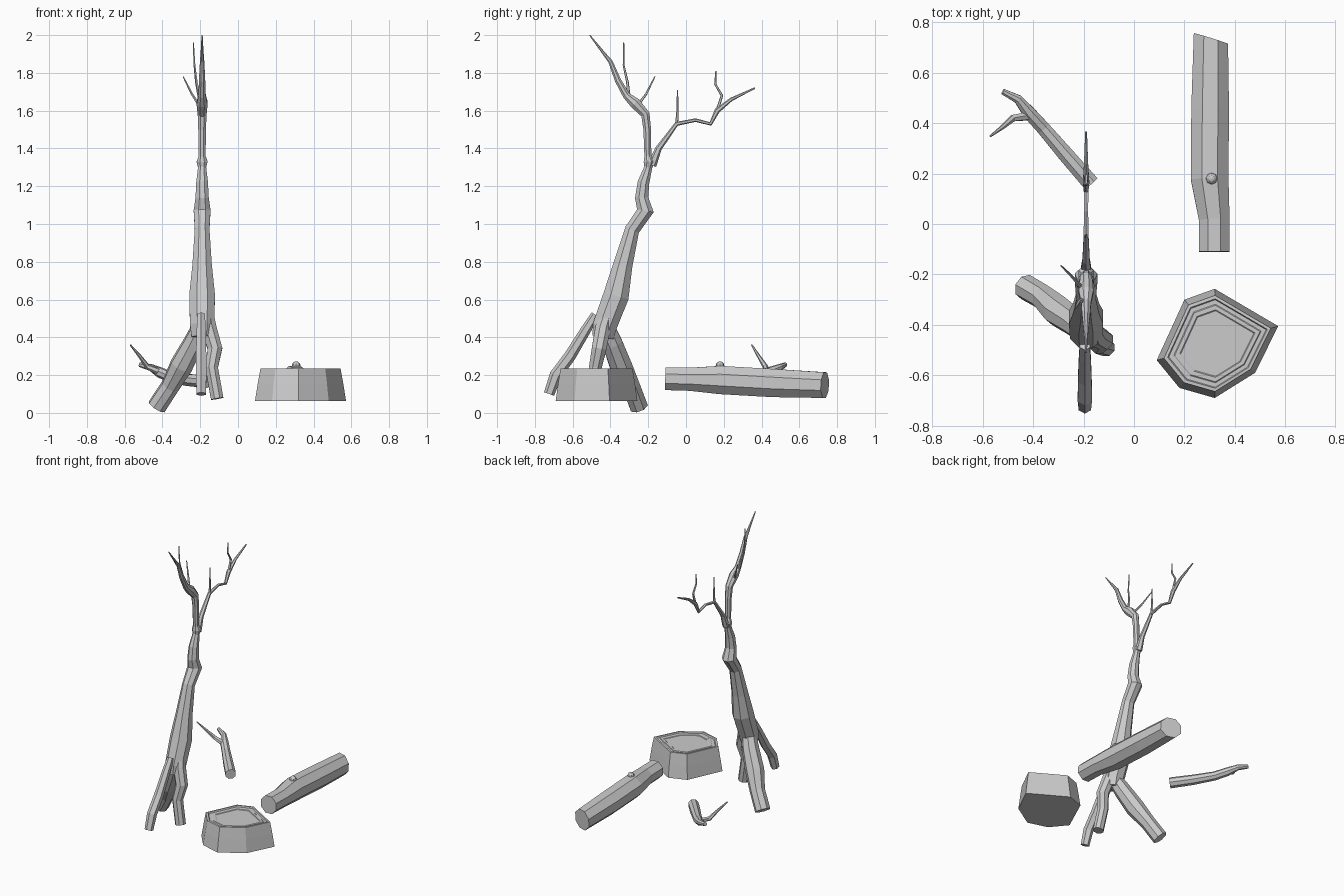
import bpy, bmesh, math
from mathutils import Vector


def mesh_object(name, bm):
    bmesh.ops.recalc_face_normals(bm, faces=bm.faces[:])
    me = bpy.data.meshes.new(name)
    bm.to_mesh(me)
    bm.free()
    ob = bpy.data.objects.new(name, me)
    bpy.context.collection.objects.link(ob)
    return ob


def skin_rings(bm, rings):
    for a, b in zip(rings, rings[1:]):
        n = len(a)
        for i in range(n):
            bm.faces.new((a[i], a[(i + 1) % n], b[(i + 1) % n], b[i]))
    bm.faces.new(rings[0])
    bm.faces.new(rings[-1])


def limb(name, pts, sides=8, ref=(1, 0, 0)):
    """Faceted tube through (x, y, z, radius) points."""
    bm = bmesh.new()
    pos = [Vector(p[:3]) for p in pts]
    rings = []
    for i, p in enumerate(pos):
        d = Vector((0, 0, 0))
        if i > 0:
            d += (p - pos[i - 1]).normalized()
        if i < len(pos) - 1:
            d += (pos[i + 1] - p).normalized()
        d.normalize()
        u = Vector(ref)
        u = (u - d * u.dot(d)).normalized()
        v = d.cross(u)
        ring = []
        for k in range(sides):
            a = math.tau * (k + 0.5) / sides
            ring.append(bm.verts.new(p + (u * math.cos(a) + v * math.sin(a)) * pts[i][3] * 1.05))
        rings.append(ring)
    skin_rings(bm, rings)
    return mesh_object(name, bm)


def in_plane(pts, x=-0.19):
    return [(x, y, z, r) for y, z, r in pts]


# Leaning trunk running on into the upper left branch
limb("trunk", in_plane([
    (-0.44, 0.40, .058), (-0.43, 0.46, .066), (-0.37, 0.62, .070), (-0.335, 0.78, .053),
    (-0.285, 0.97, .040), (-0.215, 1.07, .046), (-0.235, 1.14, .036),
    (-0.225, 1.22, .032), (-0.20, 1.30, .022), (-0.195, 1.33, .030),
    (-0.202, 1.36, .019), (-0.205, 1.50, .021), (-0.215, 1.58, .024),
    (-0.27, 1.64, .030), (-0.315, 1.68, .020), (-0.36, 1.76, .017),
    (-0.40, 1.86, .012), (-0.44, 1.91, .008), (-0.51, 2.0, .003)]))

# Forked right branch
limb("right_branch", in_plane([
    (-0.18, 1.31, .022), (-0.165, 1.35, .020), (-0.145, 1.40, .016), (-0.05, 1.53, .011),
    (0.05, 1.55, .009), (0.13, 1.53, .010), (0.165, 1.60, .014),
    (0.24, 1.66, .009), (0.365, 1.72, .004)]), 6)

# Thin twigs
limb("twig_short", in_plane([(-0.05, 1.52, .008), (-0.045, 1.60, .006), (-0.045, 1.71, .003)]), 5)
limb("twig_outer", in_plane([(0.165, 1.60, .009), (0.19, 1.68, .007),
                             (0.155, 1.74, .006), (0.158, 1.81, .003)]), 5)
limb("twig_tall", [(-0.20, -0.30, 1.65, .010), (-0.22, -0.31, 1.75, .007),
                   (-0.23, -0.33, 1.84, .005), (-0.236, -0.33, 1.96, .003)], 5)
limb("twig_back", [(-0.20, -0.26, 1.62, .008), (-0.245, -0.21, 1.69, .006),
                   (-0.29, -0.165, 1.78, .003)], 5)

# Three root legs
limb("root_left", [(-0.19, -0.43, 0.47, .045), (-0.235, -0.39, 0.37, .054),
                   (-0.30, -0.345, 0.25, .060), (-0.36, -0.29, 0.14, .048),
                   (-0.43, -0.25, 0.033, .049)])
limb("root_right", [(-0.17, -0.40, 0.58, .030), (-0.155, -0.44, 0.45, .042),
                    (-0.122, -0.46, 0.34, .040), (-0.14, -0.48, 0.24, .035),
                    (-0.11, -0.49, 0.075, .034)])
limb("root_front", in_plane([(-0.48, 0.52, .022), (-0.53, 0.44, .026), (-0.615, 0.30, .030),
                             (-0.69, 0.20, .031), (-0.725, 0.10, .027)], -0.195), 6)

# Stump: irregular outline tapering up, with stepped growth rings on the cut face
outline = [(.09, -.54), (.18, -.65), (.32, -.69), (.48, -.59),
           (.572, -.405), (.32, -.257), (.20, -.30)]
cx, cy = 0.33, -0.475
levels = [(1, .063), (.94, .155), (.88, .235), (.82, .236), (.80, .228),
          (.72, .228), (.70, .231), (.62, .231), (.60, .228)]
bm = bmesh.new()
skin_rings(bm, [[bm.verts.new((cx + (x - cx) * s, cy + (y - cy) * s, z)) for x, y in outline]
                for s, z in levels])
mesh_object("stump", bm)

# Lying log with slanted far end and a knot
log = limb("log", [(.318, -.11, .181, .062), (.318, .02, .178, .063), (.300, .18, .174, .077),
                   (.302, .46, .158, .077), (.305, .735, .147, .070)])
for v in log.data.vertices:
    if v.co.y > 0.6:
        v.co.y -= (v.co.x - .305) * 0.3
bm = bmesh.new()
bmesh.ops.create_uvsphere(bm, u_segments=8, v_segments=6, radius=.023)
bmesh.ops.translate(bm, verts=bm.verts[:], vec=(.308, .18, .250))
mesh_object("log_knot", bm)

# Fallen forked branch
up = (0, 0, 1)
limb("fallen_branch", [(-.17, .16, .165, .034), (-.27, .275, .175, .032),
                       (-.36, .38, .19, .028), (-.415, .44, .215, .027),
                       (-.46, .495, .24, .018), (-.52, .525, .255, .012)], 8, up)
limb("fallen_twig", [(-.40, .43, .21, .018), (-.48, .42, .245, .014),
                     (-.52, .385, .30, .009), (-.57, .348, .36, .004)], 6)
